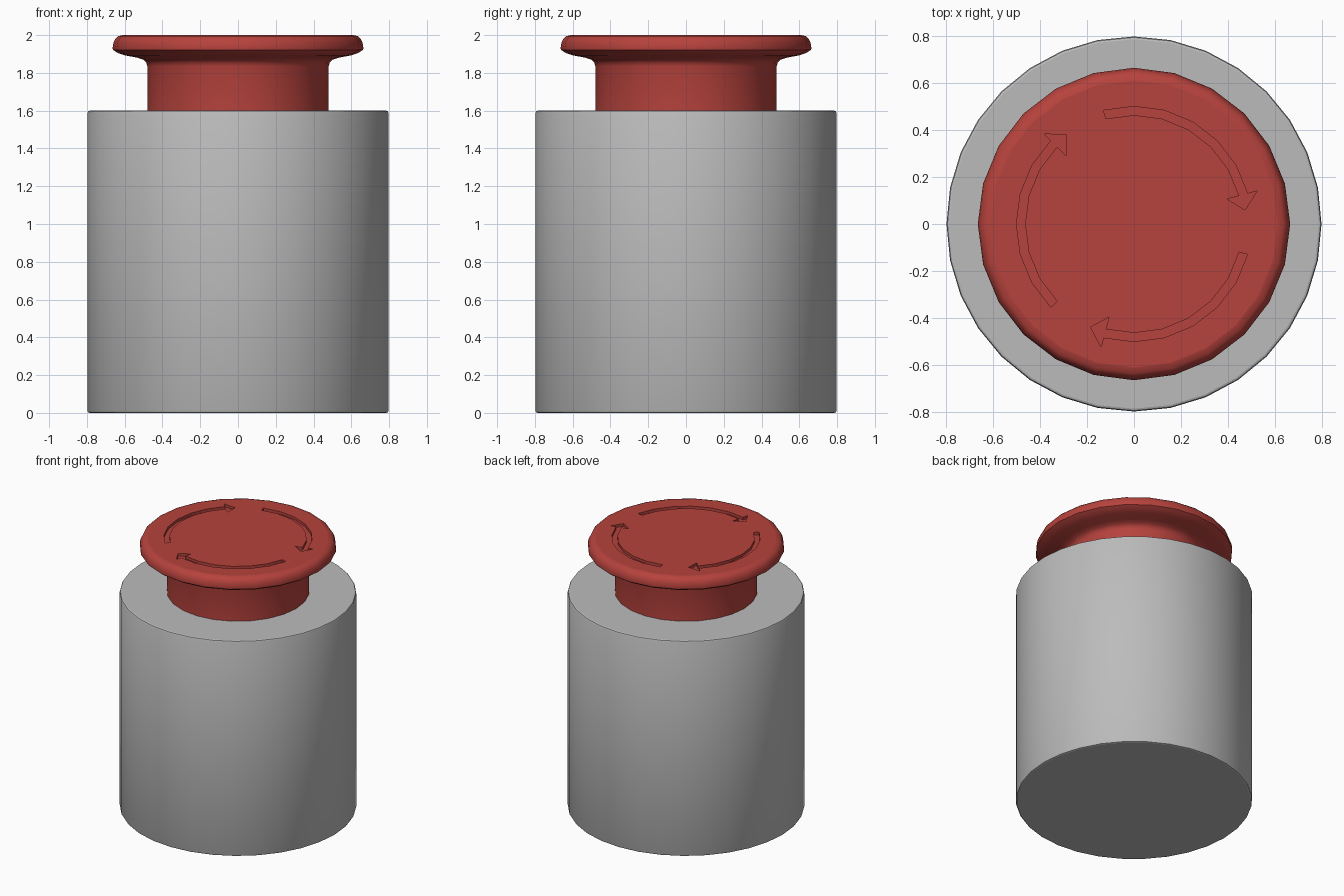
import bpy, bmesh, math
from mathutils import Vector, Matrix

if "Cube" in bpy.data.objects:
    bpy.data.objects.remove(bpy.data.objects["Cube"])


def material(name, rgb):
    m = bpy.data.materials.new(name)
    m.diffuse_color = (*rgb, 1)
    m.use_nodes = True
    m.node_tree.nodes["Principled BSDF"].inputs["Base Color"].default_value = m.diffuse_color
    return m


grey = material("housing grey", (0.5, 0.5, 0.5))
red = material("button red", (0.47, 0.055, 0.046))


def add_object(name, bm, mat):
    bmesh.ops.recalc_face_normals(bm, faces=bm.faces)
    mesh = bpy.data.meshes.new(name)
    bm.to_mesh(mesh)
    bm.free()
    mesh.materials.append(mat)
    ob = bpy.data.objects.new(name, mesh)
    bpy.context.collection.objects.link(ob)
    return ob


def lathe(name, profile, sides, mat):
    """Revolve (radius, z) points about z and cap both ends."""
    bm = bmesh.new()
    rings = [[bm.verts.new((r * math.cos(2 * math.pi * i / sides),
                            r * math.sin(2 * math.pi * i / sides), z))
              for i in range(sides)] for r, z in profile]
    for a, b in zip(rings, rings[1:]):
        for i in range(sides):
            j = (i + 1) % sides
            bm.faces.new((a[i], a[j], b[j], b[i]))
    bm.faces.new(rings[0][::-1])
    bm.faces.new(rings[-1])
    return add_object(name, bm, mat)


def smooth(ob, degrees):
    bpy.ops.object.select_all(action='DESELECT')
    ob.select_set(True)
    bpy.context.view_layer.objects.active = ob
    bpy.ops.object.shade_smooth_by_angle(angle=math.radians(degrees))
    # keep the level end caps and engraved floors flat
    for p in ob.data.polygons:
        if abs(p.normal.z) > 0.999:
            p.use_smooth = False


# Cylindrical housing with finely eased edges
housing = lathe("housing", [(0.785, 0), (0.793, 0.003), (0.797, 0.012),
                            (0.797, 1.588), (0.793, 1.597), (0.785, 1.6)], 32, grey)
smooth(housing, 35)

# Mushroom push button: stem, flared underside, rounded rim
button = lathe("push_button", [(0.48, 1.59), (0.48, 1.835), (0.486, 1.855), (0.502, 1.87),
                               (0.535, 1.881), (0.60, 1.893), (0.64, 1.907), (0.662, 1.922),
                               (0.664, 1.932), (0.659, 1.96), (0.65, 1.98),
                               (0.635, 1.994), (0.61, 2.0)], 24, red)

# Three curved clockwise arrows engraved in the top
bm = bmesh.new()
outline = [(0.5, a) for a in range(105, 14, -15)]           # outer arc
outline += [(0.541, 15), (0.476, 7.2), (0.41, 15)]          # arrow head
outline += [(0.463, a) for a in range(15, 106, 15)]         # inner arc
for k in range(3):
    pts = [(r * math.cos(math.radians(a - 120 * k)),
            r * math.sin(math.radians(a - 120 * k))) for r, a in outline]
    face = bm.faces.new([bm.verts.new((x, y, 1.98)) for x, y in pts])
    ext = bmesh.ops.extrude_face_region(bm, geom=[face], use_keep_orig=True)
    top = [v for v in ext["geom"] if isinstance(v, bmesh.types.BMVert)]
    bmesh.ops.translate(bm, verts=top, vec=(0, 0, 0.06))
cutter = add_object("arrow_cutter", bm, red)
cutter.hide_render = True

mod = button.modifiers.new("engrave", 'BOOLEAN')
mod.operation = 'DIFFERENCE'
mod.solver = 'EXACT'
mod.object = cutter
bpy.ops.object.select_all(action='DESELECT')
button.select_set(True)
bpy.context.view_layer.objects.active = button
bpy.ops.object.modifier_apply(modifier=mod.name)
bpy.data.objects.remove(cutter)
smooth(button, 40)
